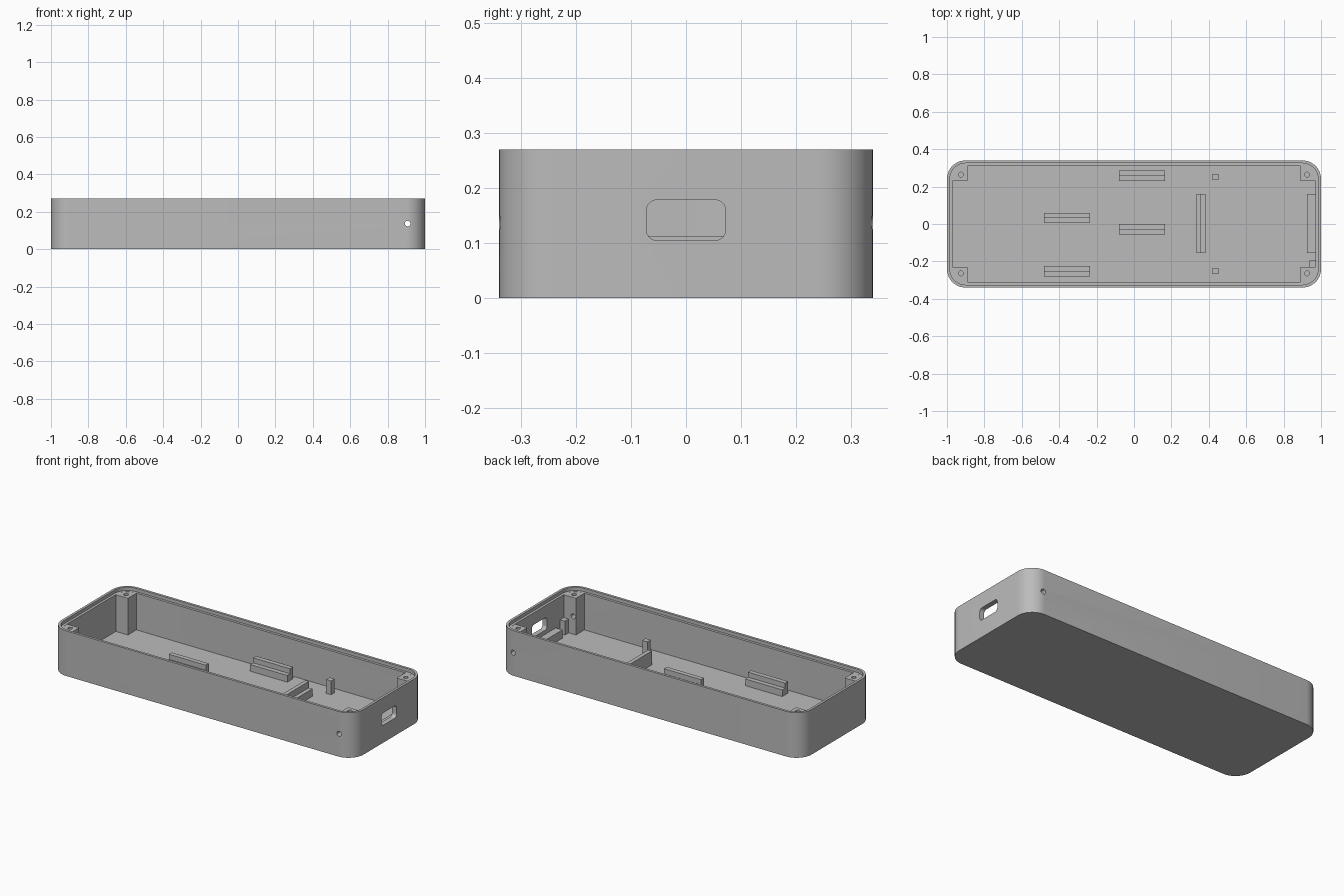
import bpy
import bmesh
from math import cos, sin, pi, radians

cube = bpy.data.objects.get("Cube")
if cube:
    bpy.data.objects.remove(cube, do_unlink=True)

plastic = bpy.data.materials.new("grey plastic")
plastic.use_nodes = True
GREY = (0.5, 0.5, 0.5, 1)
plastic.diffuse_color = GREY
plastic.node_tree.nodes["Principled BSDF"].inputs["Base Color"].default_value = GREY

HEIGHT, FLOOR, LEDGE = 0.27, 0.03, 0.25
HALF_X, HALF_Y, RADIUS = 1.0, 0.34, 0.1
REBATE, WALL = 0.015, 0.03


def arc(cx, cy, r, start, steps=12):
    """Quarter arc, counter-clockwise from the start angle."""
    angles = [start + pi / 2 * i / steps for i in range(steps + 1)]
    return [(cx + r * cos(a), cy + r * sin(a)) for a in angles]


def rounded_rect(hx, hy, r):
    points = []
    for i, (sx, sy) in enumerate([(1, 1), (-1, 1), (-1, -1), (1, -1)]):
        points += arc(sx * (hx - r), sy * (hy - r), r, i * pi / 2)
    return points


def loft(name, rings):
    """Bridge matching rings of 3D points and cap both ends."""
    bm = bmesh.new()
    loops = [[bm.verts.new(p) for p in ring] for ring in rings]
    n = len(loops[0])
    for a, b in zip(loops, loops[1:]):
        for i in range(n):
            j = (i + 1) % n
            bm.faces.new((a[i], a[j], b[j], b[i]))
    bm.faces.new(loops[0][::-1])
    bm.faces.new(loops[-1])
    bmesh.ops.recalc_face_normals(bm, faces=bm.faces)
    mesh = bpy.data.meshes.new(name)
    bm.to_mesh(mesh)
    bm.free()
    mesh.materials.append(plastic)
    obj = bpy.data.objects.new(name, mesh)
    bpy.context.collection.objects.link(obj)
    return obj


def prism(name, outline, z0, z1):
    return loft(name, [[(x, y, z) for x, y in outline] for z in (z0, z1)])


def box(name, x0, x1, y0, y1, top):
    # Sunk slightly into the floor
    return prism(name, [(x0, y0), (x1, y0), (x1, y1), (x0, y1)], FLOOR - 0.01, top)


def circle(cx, cy, r, n=24):
    return [(cx + r * cos(2 * pi * i / n), cy + r * sin(2 * pi * i / n)) for i in range(n)]


def cut(obj, cutters):
    for c in cutters:
        mod = obj.modifiers.new("cut", "BOOLEAN")
        mod.operation = "DIFFERENCE"
        mod.solver = "EXACT"
        mod.object = c
    graph = bpy.context.evaluated_depsgraph_get()
    mesh = bpy.data.meshes.new_from_object(obj.evaluated_get(graph))
    obj.modifiers.clear()
    obj.data = mesh


def smooth(obj):
    bpy.ops.object.select_all(action="DESELECT")
    obj.select_set(True)
    bpy.context.view_layer.objects.active = obj
    bpy.ops.object.shade_smooth_by_angle(angle=radians(30))


# Case shell: outer wall, lid rebate, inner wall and floor
section = [(0, 0), (0, HEIGHT), (REBATE, HEIGHT), (REBATE, LEDGE), (WALL, LEDGE), (WALL, FLOOR)]
shell = loft("case_shell", [
    [(x, y, z) for x, y in rounded_rect(HALF_X - d, HALF_Y - d, RADIUS - d)]
    for d, z in section])

# Cutters for the cable port and the cross pin
port = loft("port_cutter", [
    [(x, py, pz + 0.1415) for py, pz in rounded_rect(0.072, 0.037, 0.02)]
    for x in (0.94, 1.1)])
pin = loft("pin_cutter", [
    [(x, y, z) for x, z in circle(0.907, 0.137, 0.015)] for y in (-0.5, 0.5)])
cut(shell, [port, pin])
smooth(shell)

# Corner screw posts
for sx, side in ((1, "left"), (-1, "right")):
    for sy, end in ((-1, "front"), (1, "back")):
        outline = [(0.89, 0.23), (0.971, 0.23)] + arc(0.9, 0.24, 0.071, 0) + [(0.89, 0.311)]
        post = prism(f"screw_post_{end}_{side}",
                     [(sx * x, sy * y) for x, y in outline], FLOOR - 0.01, LEDGE - 0.0005)
        bore = prism("bore_cutter", circle(sx * 0.926, sy * 0.264, 0.013), 0.15, 0.3)
        cut(post, [bore, pin] if sx > 0 else [bore])
        bpy.data.objects.remove(bore, do_unlink=True)
        smooth(post)

for cutter in (port, pin):
    bpy.data.objects.remove(cutter, do_unlink=True)

# Stepped clips: a low seat and a tall outer lip
for label, x0, x1, y_front, y_back in (("right", -0.48, -0.235, -0.28, 0.06),
                                       ("middle", -0.08, 0.165, -0.055, 0.285)):
    for end, y, inward in (("front", y_front, 1), ("back", y_back, -1)):
        mid, inner = y + 0.028 * inward, y + 0.055 * inward
        box(f"clip_lip_{label}_{end}", x0, x1, min(y, mid), max(y, mid), 0.1)
        box(f"clip_seat_{label}_{end}", x0, x1, min(mid, inner), max(mid, inner), 0.07)

# Board supports: cross bar with seat, port-side ledge
box("cross_bar_lip", 0.333, 0.357, -0.155, 0.16, 0.113)
box("cross_bar_seat", 0.357, 0.381, -0.155, 0.16, 0.075)
box("port_ledge", 0.926, 0.975, -0.155, 0.16, 0.08)

# Locating pegs
for end, y in (("front", -0.25), ("back", 0.25)):
    box(f"peg_{end}", 0.42, 0.453, y - 0.016, y + 0.016, 0.113)
box("peg_port_side", 0.938, 0.975, -0.231, -0.195, 0.113)
